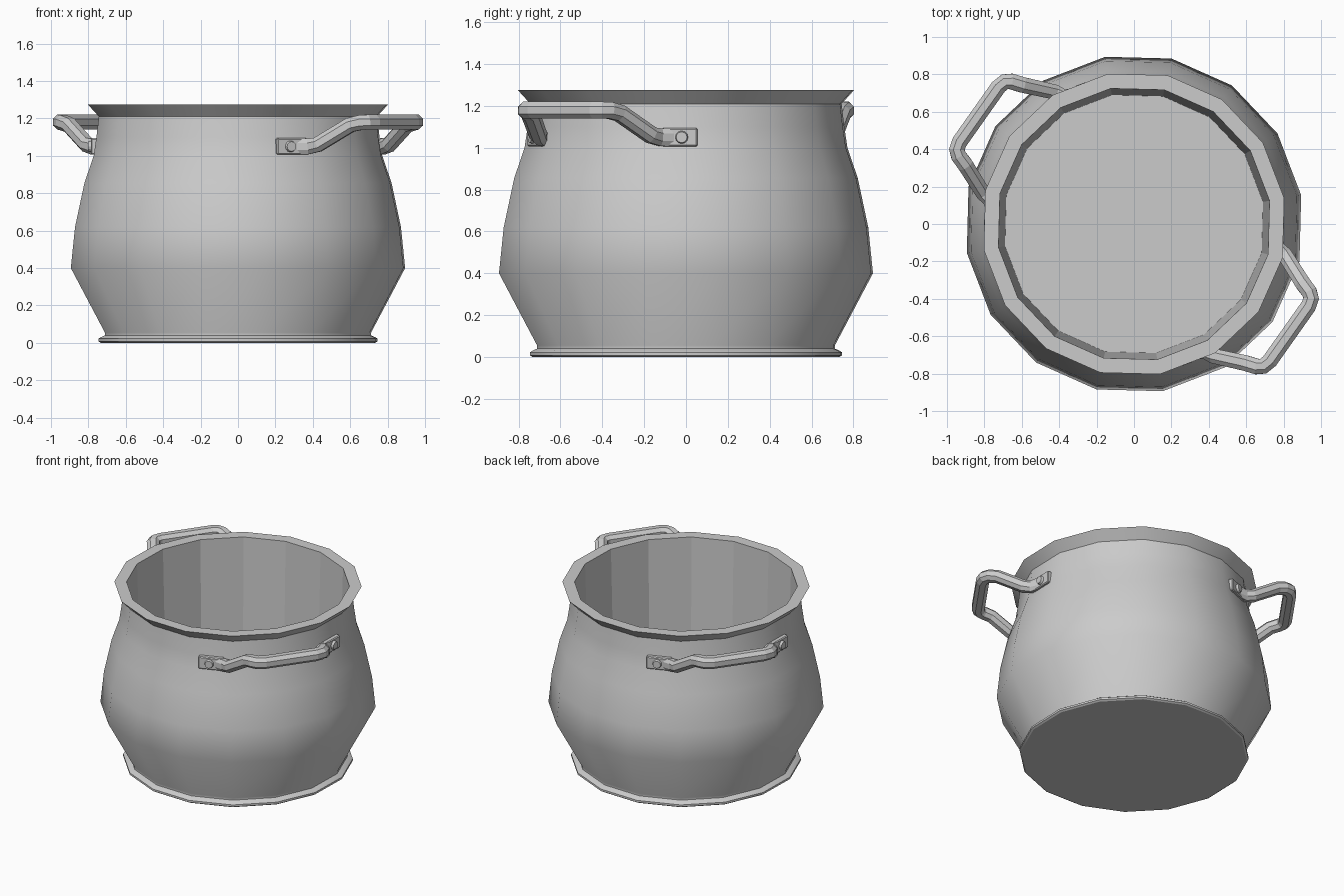
import bpy, bmesh, math
from mathutils import Vector, Matrix

if "Cube" in bpy.data.objects:
    bpy.data.objects.remove(bpy.data.objects["Cube"])

SIDES = 16
TURN = math.radians(-1.5)               # first face centre direction
AXIS = math.radians(-35.25)             # direction of the handle
FACE = math.radians(33.75)              # plates sit on faces either side of it


def finish(bm, name, angle=40):
    bmesh.ops.recalc_face_normals(bm, faces=bm.faces)
    for e in bm.edges:
        if len(e.link_faces) == 2:
            e.smooth = e.calc_face_angle() < math.radians(angle)
    me = bpy.data.meshes.new(name)
    bm.to_mesh(me)
    bm.free()
    ob = bpy.data.objects.new(name, me)
    bpy.context.collection.objects.link(ob)
    return ob


def skin(bm, rings, smooth_until):
    """Join closed rings into a tube and cap both ends."""
    vs = [[bm.verts.new(p) for p in r] for r in rings]
    n = len(vs[0])
    for k, (a, b) in enumerate(zip(vs, vs[1:])):
        for i in range(n):
            j = (i + 1) % n
            f = bm.faces.new((a[i], a[j], b[j], b[i]))
            f.smooth = k < smooth_until
    bm.faces.new(vs[0])
    bm.faces.new(vs[-1])


# Pot body: foot flange, belly, flared rim, then straight inner wall and floor
profile = [(0.745, 0), (0.757, 0.008), (0.757, 0.022), (0.745, 0.03), (0.722, 0.04),
           (0.722, 0.055), (0.907, 0.40), (0.884, 0.62), (0.833, 0.855),
           (0.783, 1.0), (0.768, 1.10), (0.755, 1.21), (0.815, 1.275),
           (0.735, 1.275), (0.70, 0.05)]
bm = bmesh.new()
rings = []
for r, z in profile:
    rings.append([Vector((r * math.cos(a), r * math.sin(a), z))
                  for a in (TURN + (i + 0.5) * math.tau / SIDES for i in range(SIDES))])
skin(bm, rings, 12)
finish(bm, "pot_body")


# Handle pieces in local space: x is outward, y is sideways
def face_frame(side):
    """Matrix of the wall face under a plate: x outward, y toward the handle."""
    out = Vector((math.cos(FACE), side * math.sin(FACE), 0))
    tan = Vector((math.sin(FACE), -side * math.cos(FACE), 0))
    m = Matrix((out, tan, Vector((0, 0, 1)))).transposed().to_4x4()
    m.translation = out * 0.757 + Vector((0, 0, 1.05))
    return m


def grip_rings():
    # half of the path with half width and half height, mirrored afterwards
    f = face_frame(1)
    half = [(f @ Vector((0.012, 0.04, 0)), 0.016, 0.042),
            (f @ Vector((0.022, 0.10, 0.0)), 0.03, 0.042),
            (f @ Vector((0.055, 0.145, 0.01)), 0.04, 0.04),
            (Vector((0.92, 0.262, 1.165)), 0.042, 0.04),
            (Vector((0.975, 0.244, 1.178)), 0.042, 0.04),
            (Vector((1.003, 0.222, 1.18)), 0.042, 0.04),
            (Vector((1.015, 0.18, 1.18)), 0.042, 0.04)]
    path = half + [(Vector((p.x, -p.y, p.z)), w, h) for p, w, h in reversed(half)]
    rings = []
    for i, (p, w, h) in enumerate(path):
        a, b = path[max(i - 1, 0)][0], path[min(i + 1, len(path) - 1)][0]
        t = (b - a).normalized()
        side = t.cross(Vector((0, 0, 1))).normalized()
        up = side.cross(t)
        rings.append([p + side * w * x + up * h * y for x, y in
                      ((1, .45), (.45, 1), (-.45, 1), (-1, .45),
                       (-1, -.45), (-.45, -1), (.45, -1), (1, -.45))])
    return rings


for name, spin in (("right", AXIS), ("left", AXIS + math.pi)):
    rot = Matrix.Rotation(spin, 4, 'Z')
    # bent grip
    bm = bmesh.new()
    skin(bm, grip_rings(), 0)
    bm.transform(rot)
    finish(bm, name + "_handle_grip")
    for side, label in ((1, "a"), (-1, "b")):
        m = rot @ face_frame(side)
        # mounting plate
        bm = bmesh.new()
        bmesh.ops.create_cube(bm, size=1, matrix=m @ Matrix.Translation((0.006, 0.01, 0))
                              @ Matrix.Diagonal((0.044, 0.17, 0.088, 1)))
        bmesh.ops.bevel(bm, geom=bm.edges[:], offset=0.006, segments=1, affect='EDGES')
        finish(bm, f"{name}_handle_plate_{label}")
        # rivet
        bm = bmesh.new()
        bmesh.ops.create_cone(bm, cap_ends=True, segments=12, radius1=0.032, radius2=0.026,
                              depth=0.02, matrix=m @ Matrix.Translation((0.034, 0, 0))
                              @ Matrix.Rotation(math.pi / 2, 4, 'Y'))
        finish(bm, f"{name}_handle_rivet_{label}")
